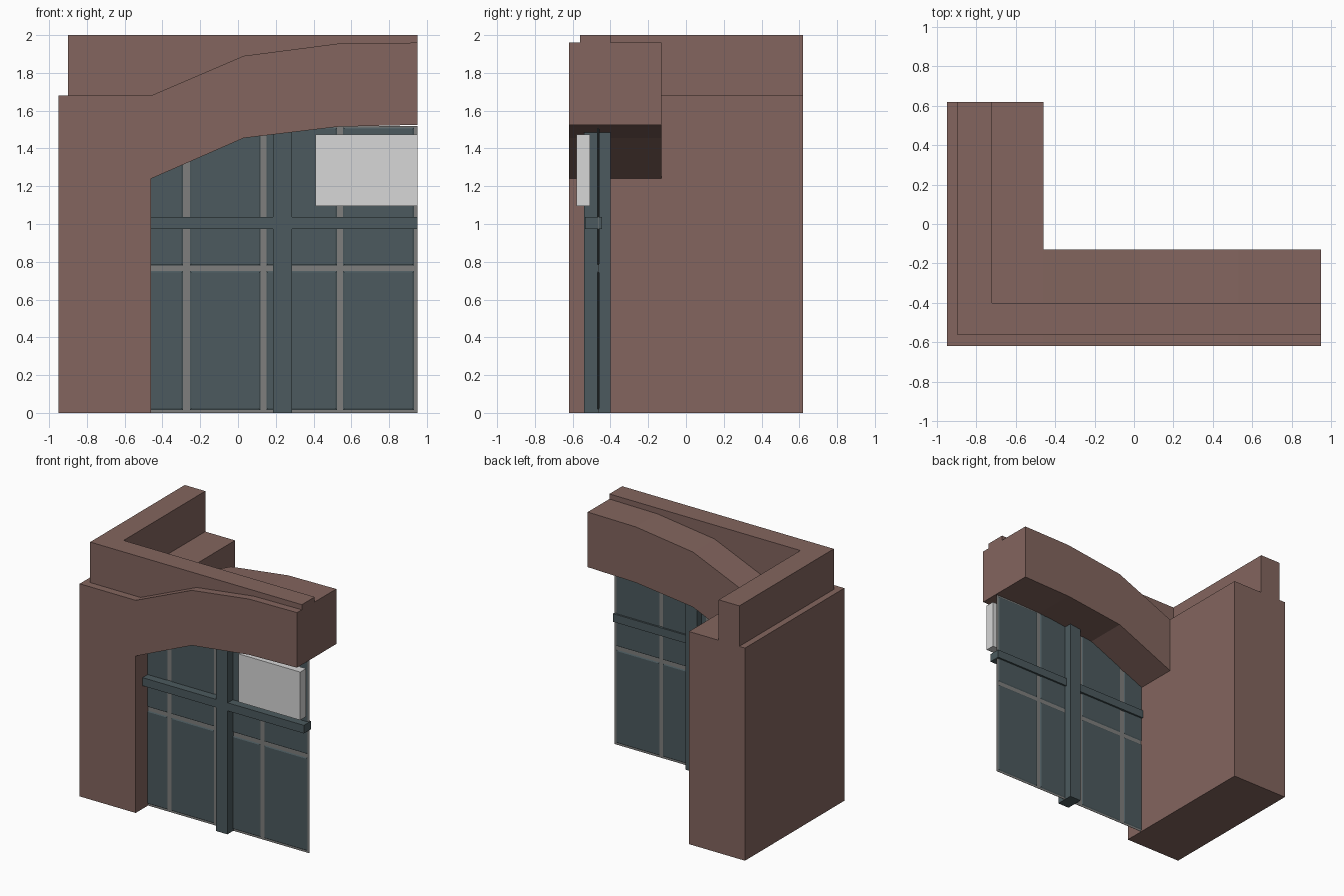
import bpy
import bmesh
from mathutils import Vector

cube = bpy.data.objects.get("Cube")
if cube:
    bpy.data.objects.remove(cube, do_unlink=True)


def material(name, rgb):
    mat = bpy.data.materials.new(name)
    mat.use_nodes = True
    mat.diffuse_color = (*rgb, 1)
    mat.node_tree.nodes["Principled BSDF"].inputs["Base Color"].default_value = (*rgb, 1)
    return mat


BRICK = material("brown brick", (0.227, 0.130, 0.112))
GLASS = material("slate blue", (0.072, 0.102, 0.112))
GREY = material("grey frame", (0.21, 0.21, 0.205))
WHITE = material("off white", (0.68, 0.68, 0.68))


def finish(name, bm, mat):
    bmesh.ops.recalc_face_normals(bm, faces=bm.faces)
    mesh = bpy.data.meshes.new(name)
    bm.to_mesh(mesh)
    bm.free()
    mesh.materials.append(mat)
    obj = bpy.data.objects.new(name, mesh)
    bpy.context.collection.objects.link(obj)
    return obj


def prism(name, points, offset, mat):
    """Extrude a closed outline of 3D points along an offset."""
    bm = bmesh.new()
    face = bm.faces.new([bm.verts.new(p) for p in points])
    new = bmesh.ops.extrude_face_region(bm, geom=[face], use_keep_orig=True)["geom"]
    moved = [v for v in new if isinstance(v, bmesh.types.BMVert)]
    bmesh.ops.translate(bm, verts=moved, vec=Vector(offset))
    return finish(name, bm, mat)


def box(name, x, y, z, mat):
    base = [(x[0], y[0], z[0]), (x[1], y[0], z[0]), (x[1], y[1], z[0]), (x[0], y[1], z[0])]
    return prism(name, base, (0, 0, z[1] - z[0]), mat)


# Front wall: corner pier and half arch in one outline
FRONT, BACK, SIDE, JAMB = -0.62, -0.13, 0.95, -0.46
underside = [(JAMB, 1.24), (0.03, 1.455), (0.53, 1.515), (SIDE, 1.525)]
crown = [(SIDE, 1.96), (0.53, 1.955), (0.03, 1.89), (JAMB, 1.68)]
outline = [(-SIDE, 0), (JAMB, 0)] + underside + crown + [(-SIDE, 1.68)]
prism("arch_wall", [(x, FRONT, z) for x, z in outline], (0, BACK - FRONT, 0), BRICK)

# Side wall running back from the corner
box("side_wall", (-SIDE, JAMB), (BACK, 0.62), (0, 1.68), BRICK)

# L-shaped parapet on top
plan = [(-0.9, -0.56), (SIDE, -0.56), (SIDE, -0.4), (-0.72, -0.4), (-0.72, 0.62), (-0.9, 0.62)]
prism("parapet", [(x, y, 1.68) for x, y in plan], (0, 0, 0.32), BRICK)

# Thin window sheet whose bare strips read as glazing bars
PLANE = -0.465
box("window_frame", (-0.7, SIDE), (PLANE - 0.001, PLANE + 0.001), (0, 1.52), GREY)

# Raised panes with sloped edges on both sides of the sheet
columns = [(-0.66, -0.29), (-0.255, 0.118), (0.15, 0.525), (0.557, 0.932)]
rows = [(0.015, 0.75), (0.78, 1.51)]
bm = bmesh.new()
for x0, x1 in columns:
    for z0, z1 in rows:
        for side in (-1, 1):
            loops = []
            for inset, depth in ((0, 0.001), (0.008, 0.006)):
                y = PLANE + side * depth
                loops.append([bm.verts.new(p) for p in (
                    (x0 + inset, y, z0 + inset), (x1 - inset, y, z0 + inset),
                    (x1 - inset, y, z1 - inset), (x0 + inset, y, z1 - inset))])
            outer, inner = loops
            bm.faces.new(inner)
            bm.faces.new(outer[::-1])
            for i in range(4):
                j = (i + 1) % 4
                bm.faces.new((outer[i], outer[j], inner[j], inner[i]))
finish("window_panes", bm, GLASS)

# Heavy mullion, transom and blank sign board
box("mullion", (0.185, 0.285), (-0.54, -0.4), (0, 1.485), GLASS)
box("transom", (JAMB, SIDE), (-0.535, -0.445), (0.973, 1.037), GLASS)
box("sign_board", (0.41, SIDE), (-0.58, -0.507), (1.095, 1.475), WHITE)
